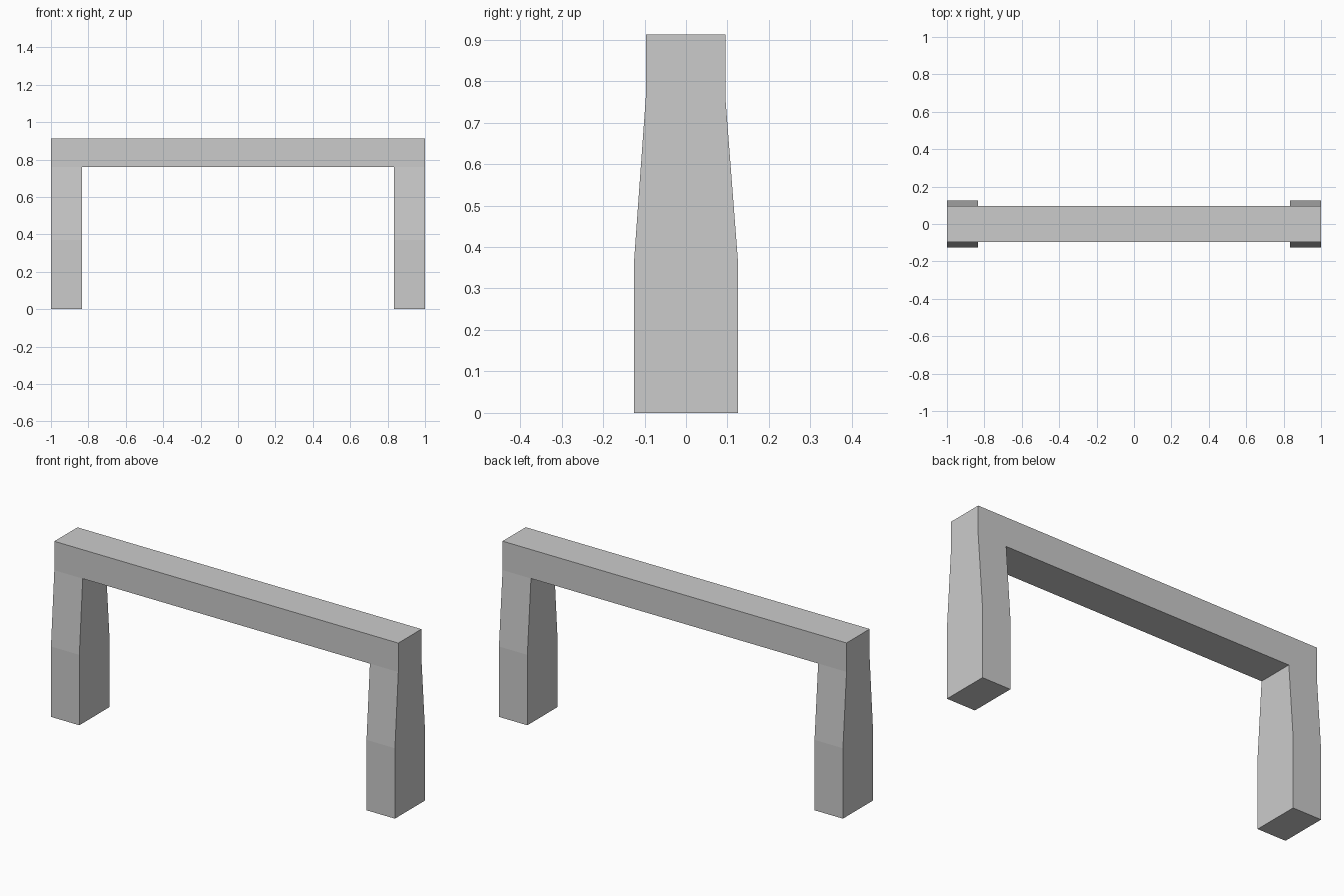
import bpy
import bmesh

if "Cube" in bpy.data.objects:
    bpy.data.objects.remove(bpy.data.objects["Cube"])

HALF, INNER = 1.0, 0.835          # outer and inner x of the legs
TOP, UNDER = 0.912, 0.76          # beam top and underside
BACK, FRONT = 0.095, -0.097       # beam depth
# leg rings below the beam: (front y, back y, z)
LEG_RINGS = [(-0.125, 0.125, 0.37), (-0.125, 0.125, 0.0)]

grey = bpy.data.materials.new("light grey")
grey.diffuse_color = (0.6, 0.6, 0.6, 1)
grey.use_nodes = True
grey.node_tree.nodes["Principled BSDF"].inputs["Base Color"].default_value = grey.diffuse_color

bm = bmesh.new()

# Crossbeam: underside strip split at the legs, extruded up to the top
xs = (-HALF, -INNER, INNER, HALF)
front = [bm.verts.new((x, FRONT, UNDER)) for x in xs]
back = [bm.verts.new((x, BACK, UNDER)) for x in xs]
under = [bm.faces.new((front[i], back[i], back[i + 1], front[i + 1]))
         for i in range(3)]
top = bmesh.ops.extrude_face_region(bm, geom=under, use_keep_orig=True)
for v in top["geom"]:
    if isinstance(v, bmesh.types.BMVert):
        v.co.z = TOP

# Legs: end faces of the underside pulled down, flaring in depth
for face in (under[0], under[2]):
    for y0, y1, z in LEG_RINGS:
        mid = face.calc_center_median().y
        new = bmesh.ops.extrude_discrete_faces(bm, faces=[face])["faces"]
        face = new[0]
        for v in face.verts:
            v.co.y = y0 if v.co.y < mid else y1
            v.co.z = z

bmesh.ops.recalc_face_normals(bm, faces=bm.faces)
mesh = bpy.data.meshes.new("portal_frame")
bm.to_mesh(mesh)
bm.free()
mesh.materials.append(grey)
frame = bpy.data.objects.new("portal_frame", mesh)
bpy.context.collection.objects.link(frame)
